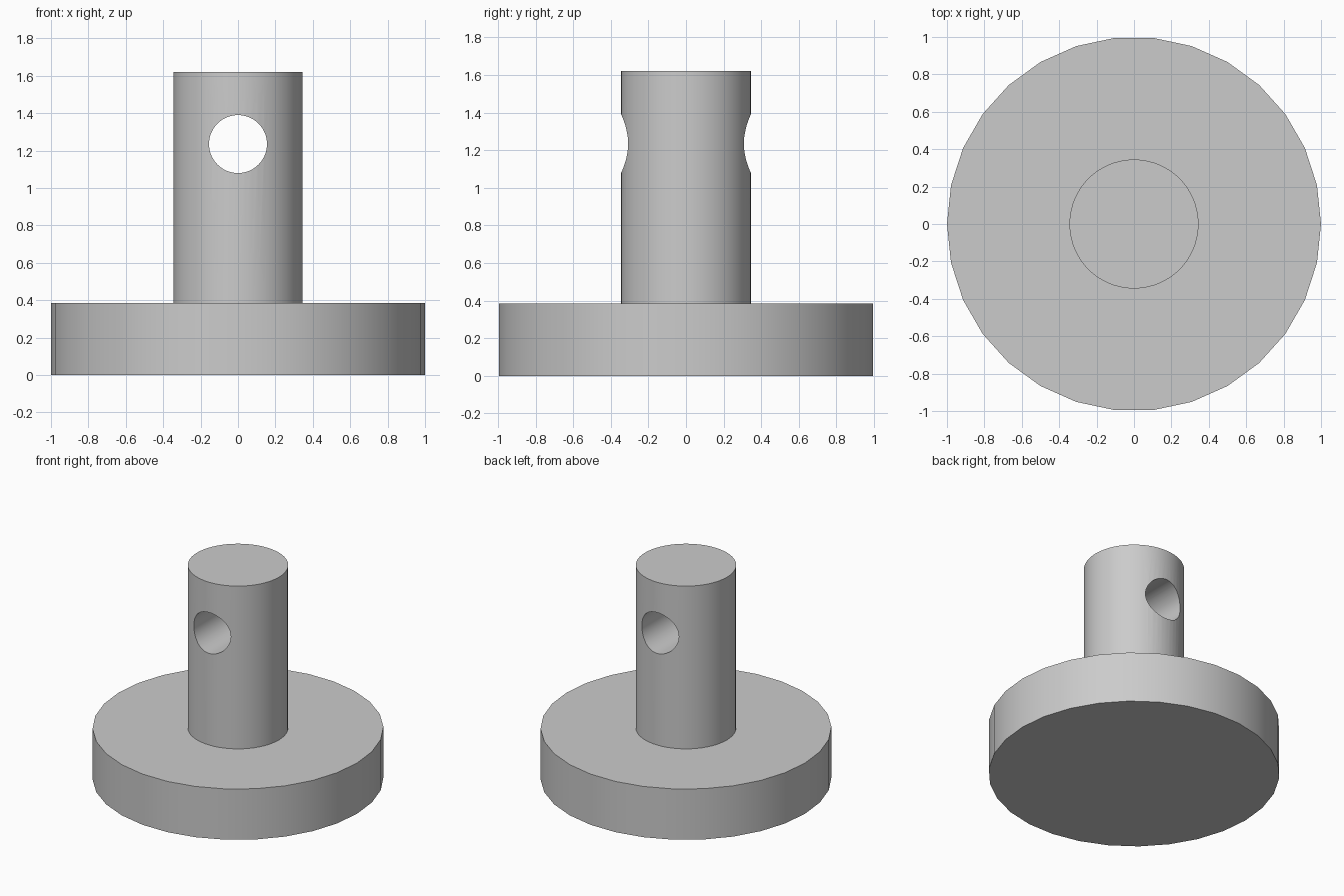
import bpy
import math

cube = bpy.data.objects.get("Cube")
if cube:
    bpy.data.objects.remove(cube, do_unlink=True)

# One plain grey for the whole part
grey = bpy.data.materials.new("plain_grey")
grey.use_nodes = True
colour = (0.6, 0.6, 0.6, 1)
grey.diffuse_color = colour
grey.node_tree.nodes["Principled BSDF"].inputs["Base Color"].default_value = colour


def cylinder(name, sides, radius, depth, location, rotation):
    bpy.ops.mesh.primitive_cylinder_add(vertices=sides, radius=radius, depth=depth,
                                        location=location, rotation=rotation)
    obj = bpy.context.object
    obj.name = name
    obj.data.materials.append(grey)
    return obj


def combine(target, other, operation):
    """Apply a boolean to target, then discard the other solid."""
    mod = target.modifiers.new(operation.lower(), 'BOOLEAN')
    mod.operation = operation
    mod.solver = 'EXACT'
    mod.object = other
    bpy.context.view_layer.objects.active = target
    bpy.ops.object.modifier_apply(modifier=mod.name)
    bpy.data.objects.remove(other, do_unlink=True)


BASE_TOP, POST_TOP, HOLE_Z = 0.385, 1.62, 1.235
POST_START = BASE_TOP / 2
quarter = math.pi / 2

# Broad disc with corners on the x axis
base = cylinder("base_with_post", 30, 1.0, BASE_TOP, (0, 0, BASE_TOP / 2), (0, 0, quarter))

# Upright post, sunk into the disc for a clean join
post = cylinder("post", 60, 0.345, POST_TOP - POST_START,
                (0, 0, (POST_TOP + POST_START) / 2), (0, 0, 0))

# Cross hole running front to back
hole = cylinder("cross_hole", 64, 0.155, 1.0, (0, 0, HOLE_Z), (quarter, 0, 0))
hole.hide_render = True

combine(post, hole, 'DIFFERENCE')
combine(base, post, 'UNION')

# Smooth round walls, sharp rims
bpy.ops.object.select_all(action='DESELECT')
base.select_set(True)
bpy.context.view_layer.objects.active = base
bpy.ops.object.shade_smooth_by_angle(angle=math.radians(30))
